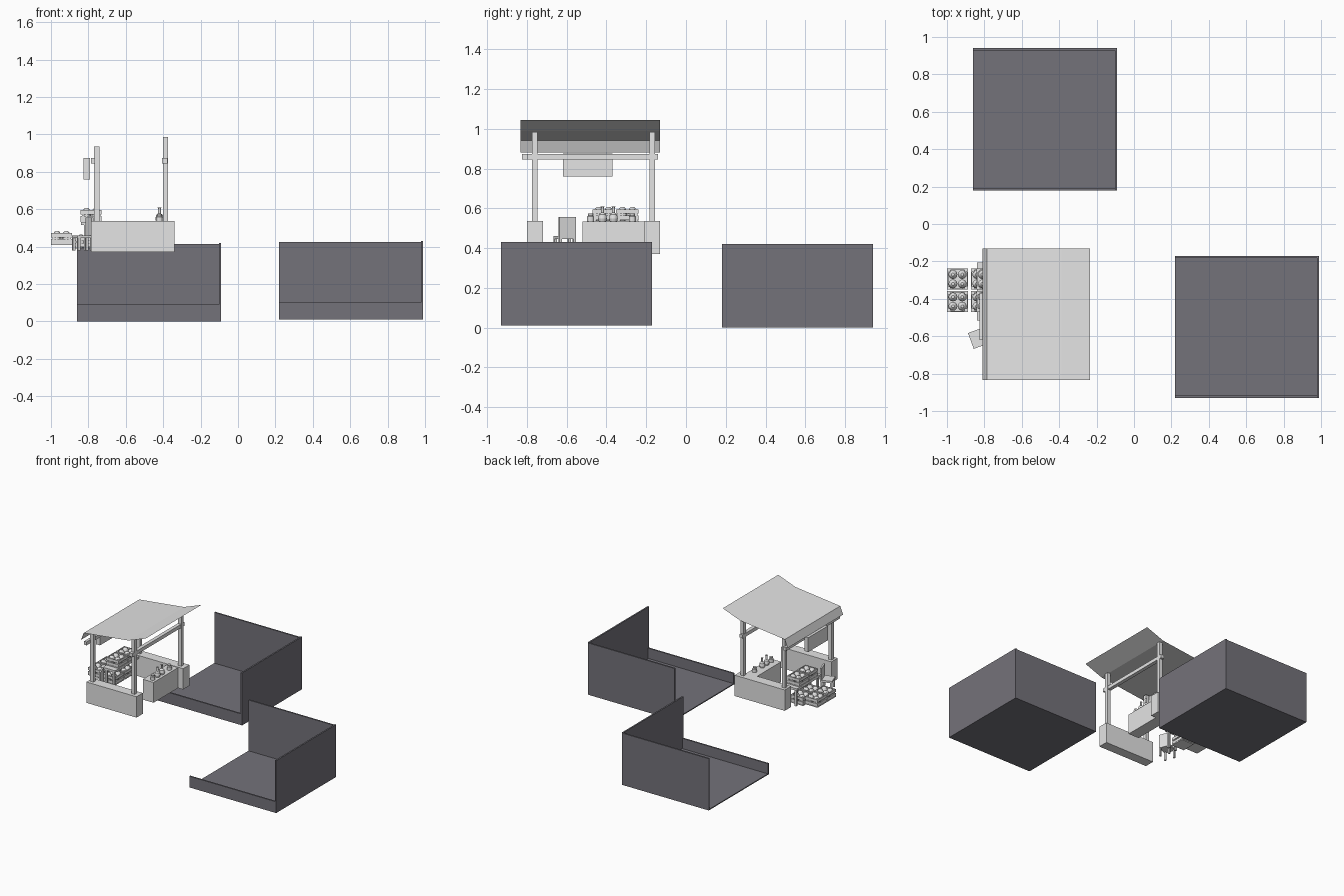
import bpy, bmesh, math
from mathutils import Matrix, Vector

cube = bpy.data.objects.get("Cube")
if cube:
    bpy.data.objects.remove(cube, do_unlink=True)


def material(name, rgb):
    m = bpy.data.materials.new(name)
    m.use_nodes = True
    m.diffuse_color = (*rgb, 1)
    m.node_tree.nodes["Principled BSDF"].inputs["Base Color"].default_value = (*rgb, 1)
    return m


PALE = material("pale grey", (0.78, 0.78, 0.78))
SLATE = material("slate purple", (0.175, 0.17, 0.195))


def finish(bm, name, mat):
    me = bpy.data.meshes.new(name)
    bm.to_mesh(me)
    bm.free()
    me.materials.append(mat)
    ob = bpy.data.objects.new(name, me)
    bpy.context.collection.objects.link(ob)
    return ob


def add_box(bm, x, y, z, turn=None):
    size = [b - a for a, b in (x, y, z)]
    mid = Vector([(a + b) / 2 for a, b in (x, y, z)])
    mat = Matrix.Translation(mid) @ Matrix.Diagonal((*size, 1))
    if turn:
        mat = turn @ mat
    bmesh.ops.create_cube(bm, size=1, matrix=mat)


def box(name, x, y, z, mat=PALE):
    bm = bmesh.new()
    add_box(bm, x, y, z)
    return finish(bm, name, mat)


def lathe(bm, centre, profile, sides=12):
    # Revolves (radius, height) pairs about a vertical axis
    rings = []
    for r, h in profile:
        rings.append([bm.verts.new(Vector(centre) + Vector((
            r * math.cos(i * math.tau / sides), r * math.sin(i * math.tau / sides), h)))
            for i in range(sides)])
    for a, b in zip(rings, rings[1:]):
        for i in range(sides):
            j = (i + 1) % sides
            bm.faces.new((a[i], a[j], b[j], b[i]))
    bm.faces.new(rings[0][::-1])
    bm.faces.new(rings[-1])


# Two open yards: floor, tall back and left walls, low front kerb
def yard(name, x0, y0, z0):
    w, d, h, t = 0.77, 0.76, 0.415, 0.012
    x1, y1 = x0 + w, y0 + d
    box(name + "_floor", (x0, x1), (y0, y1), (z0, z0 + 0.008), SLATE)
    box(name + "_back_wall", (x0, x1), (y1 - t, y1), (z0, z0 + h), SLATE)
    box(name + "_side_wall", (x1 - t, x1), (y0, y1), (z0, z0 + h + 0.005), SLATE)
    box(name + "_front_kerb", (x0, x1 - t), (y0, y0 + t), (z0, z0 + 0.09), SLATE)


yard("rear_yard", -0.86, 0.18, 0.0)
yard("front_yard", 0.22, -0.93, 0.01)

# Stall side walls and the four posts rising from them
for side, yc in (("front", -0.76), ("rear", -0.17)):
    box(side + "_side_wall", (-0.785, -0.34), (yc - 0.04, yc + 0.04), (0.37, 0.537))
    for end, xc, top in (("street", -0.755, 0.935), ("inner", -0.388, 0.985)):
        box(f"{side}_{end}_post", (xc - 0.014, xc + 0.014),
            (yc - 0.014, yc + 0.014), (0.45, top))

# Cross beams and the hanging sign
box("street_beam", (-0.787, -0.765), (-0.825, -0.14), (0.845, 0.873))
box("inner_beam", (-0.405, -0.376), (-0.8, -0.14), (0.845, 0.873))
box("hanging_sign", (-0.825, -0.79), (-0.62, -0.37), (0.76, 0.875))

# Cloth roof with a drooping street edge
bm = bmesh.new()
rows = [[bm.verts.new((x, y, z)) for y in (-0.833, -0.13)] for x, z in
        ((-0.81, 0.88), (-0.785, 0.942), (-0.388, 0.988), (-0.235, 1.045))]
for a, b in zip(rows, rows[1:]):
    bm.faces.new((a[0], b[0], b[1], a[1]))
finish(bm, "cloth_roof", PALE)

# Inner counter with bottles and jars
box("inner_counter", (-0.48, -0.385), (-0.52, -0.21), (0.37, 0.533))
bm = bmesh.new()
bottle = ((0.018, 0), (0.022, 0.015), (0.018, 0.035), (0.007, 0.045), (0.007, 0.07), (0.01, 0.075))
jar = ((0.018, 0), (0.018, 0.025), (0.012, 0.03), (0.014, 0.04))
for y, shape in ((-0.48, jar), (-0.42, bottle), (-0.365, bottle), (-0.27, jar)):
    lathe(bm, (-0.42, y, 0.533), shape)
finish(bm, "bottles_and_jars", PALE)

# Street display table
bm = bmesh.new()
add_box(bm, (-0.84, -0.73), (-0.515, -0.205), (0.515, 0.532))
for x in (-0.815, -0.75):
    for y in (-0.5, -0.23):
        add_box(bm, (x - 0.008, x + 0.008), (y - 0.008, y + 0.008), (0.38, 0.515))
finish(bm, "display_table", PALE)


# Slatted crates, each holding four rounded goods
def crate(name, xc, yc, z0):
    bm = bmesh.new()
    r, t = 0.056, 0.006
    add_box(bm, (xc - r, xc + r), (yc - r, yc + r), (z0, z0 + 0.006))
    for s in (-1, 1):
        for low in (0.008, 0.04):
            z = (z0 + low, z0 + low + 0.022)
            e = sorted((s * r, s * (r - t)))
            add_box(bm, (xc + e[0], xc + e[1]), (yc - r, yc + r), z)
            add_box(bm, (xc - r + t, xc + r - t), (yc + e[0], yc + e[1]), z)
        for q in (-1, 1):
            px, py = xc + s * 0.044, yc + q * 0.044
            add_box(bm, (px - t, px + t), (py - t, py + t), (z0, z0 + 0.064))
            lathe(bm, (xc + s * 0.025, yc + q * 0.025, z0 + 0.006),
                  ((0.014, 0), (0.024, 0.02), (0.024, 0.045), (0.016, 0.06), (0.008, 0.068)))
    finish(bm, name, PALE)


for i, y in enumerate((-0.295, -0.415)):
    crate(f"low_crate_{i + 1}", -0.943, y, 0.41)
    crate(f"middle_crate_{i + 1}", -0.815, y, 0.39)
    crate(f"high_crate_{i + 1}", -0.785, y, 0.533)

# Turned chair beside the display
turn = Matrix.Translation((-0.83, -0.61, 0)) @ Matrix.Rotation(math.radians(20), 4, "Z")
bm = bmesh.new()
add_box(bm, (-0.045, 0.045), (-0.045, 0.045), (0.445, 0.46), turn)
add_box(bm, (0.033, 0.045), (-0.045, 0.045), (0.46, 0.555), turn)
for x in (-0.037, 0.037):
    for y in (-0.037, 0.037):
        add_box(bm, (x - 0.007, x + 0.007), (y - 0.007, y + 0.007), (0.38, 0.445), turn)
finish(bm, "chair", PALE)
